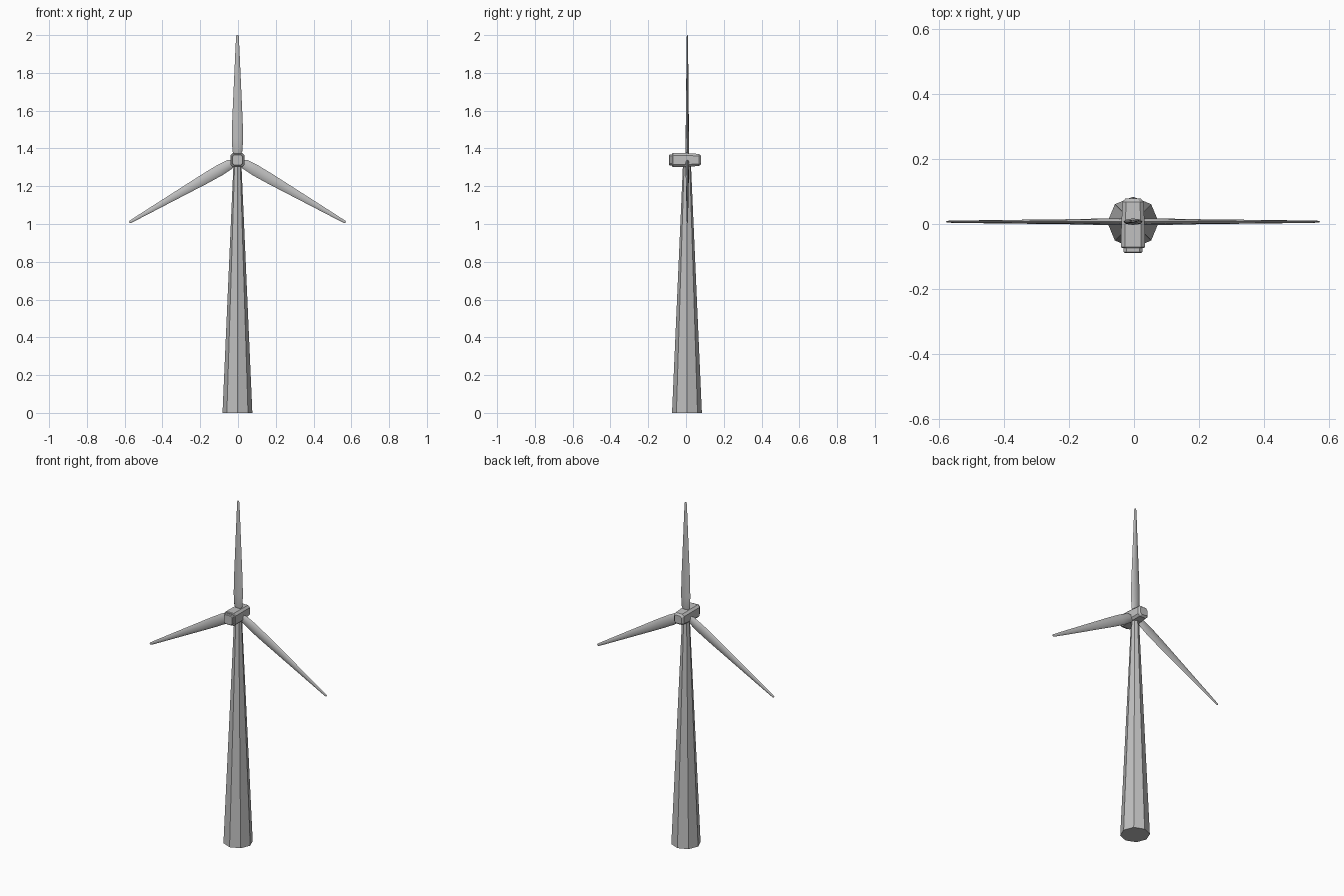
import bpy, bmesh, math
from mathutils import Vector, Matrix

cube = bpy.data.objects.get("Cube")
if cube:
    bpy.data.objects.remove(cube, do_unlink=True)

grey = bpy.data.materials.new("light_grey")
grey.use_nodes = True
COLOUR = (0.52, 0.52, 0.52, 1)
grey.diffuse_color = COLOUR
grey.node_tree.nodes["Principled BSDF"].inputs["Base Color"].default_value = COLOUR

AXIS = Vector((-0.003, 0.005, 0))       # tower centre line
HUB = Vector((-0.003, 0.007, 1.339))    # rotor centre


def loft(name, rings, matrix, smooth_angle=None):
    """Skin a list of equal-length rings and cap both ends."""
    bm = bmesh.new()
    loops = [[bm.verts.new(p) for p in ring] for ring in rings]
    count = len(loops[0])
    for a, b in zip(loops, loops[1:]):
        for i in range(count):
            j = (i + 1) % count
            bm.faces.new((a[i], a[j], b[j], b[i]))
    bm.faces.new(loops[0])
    bm.faces.new(loops[-1])
    bmesh.ops.recalc_face_normals(bm, faces=bm.faces)
    mesh = bpy.data.meshes.new(name)
    bm.to_mesh(mesh)
    bm.free()
    mesh.materials.append(grey)
    obj = bpy.data.objects.new(name, mesh)
    bpy.context.collection.objects.link(obj)
    obj.matrix_world = matrix
    if smooth_angle:
        bpy.ops.object.select_all(action='DESELECT')
        obj.select_set(True)
        bpy.context.view_layer.objects.active = obj
        bpy.ops.object.shade_smooth_by_angle(angle=math.radians(smooth_angle))
    return obj


def ellipse(rx, ry, z, sides=8):
    angles = [2 * math.pi * i / sides for i in range(sides)]
    return [(rx * math.cos(a), ry * math.sin(a), z) for a in angles]


def chamfered_square(y, half, cut):
    """Square ring facing y with its corners cut off."""
    c = half - cut
    return [(x, y, z) for x, z in ((half, -c), (half, c), (c, half), (-c, half),
                                   (-half, c), (-half, -c), (-c, -half), (c, -half))]


# Tapered eight-sided tower
loft("tower", [ellipse(0.079, 0.079, 0), ellipse(0.021, 0.021, 1.32)],
     Matrix.Translation(AXIS))

# Generator housing with a slimmer rear and chamfered end
housing = ((-0.074, 0.034, 0.011), (-0.07, 0.037, 0.012), (0.0, 0.036, 0.012),
           (0.068, 0.032, 0.011), (0.079, 0.023, 0.009))
at_hub = Matrix.Translation((HUB.x, 0, HUB.z))
loft("housing", [chamfered_square(*s) for s in housing], at_hub)

# Front nose plate
nose = ((-0.089, 0.026, 0.008), (-0.086, 0.029, 0.009), (-0.07, 0.029, 0.009))
loft("nose", [chamfered_square(*s) for s in nose], at_hub)

# Three tapering blades: distance from hub, half width, half thickness
sections = ((0.03, 0.018, 0.007), (0.045, 0.026, 0.010), (0.11, 0.030, 0.010),
            (0.2, 0.028, 0.008), (0.4, 0.019, 0.006), (0.6, 0.010, 0.004),
            (0.655, 0.007, 0.003), (0.661, 0.004, 0.002))
for name, turn in (("top_blade", 0), ("left_blade", 120), ("right_blade", 240)):
    loft(name, [ellipse(w, t, d) for d, w, t in sections],
         Matrix.Translation(HUB) @ Matrix.Rotation(math.radians(turn), 4, 'Y'), 50)
